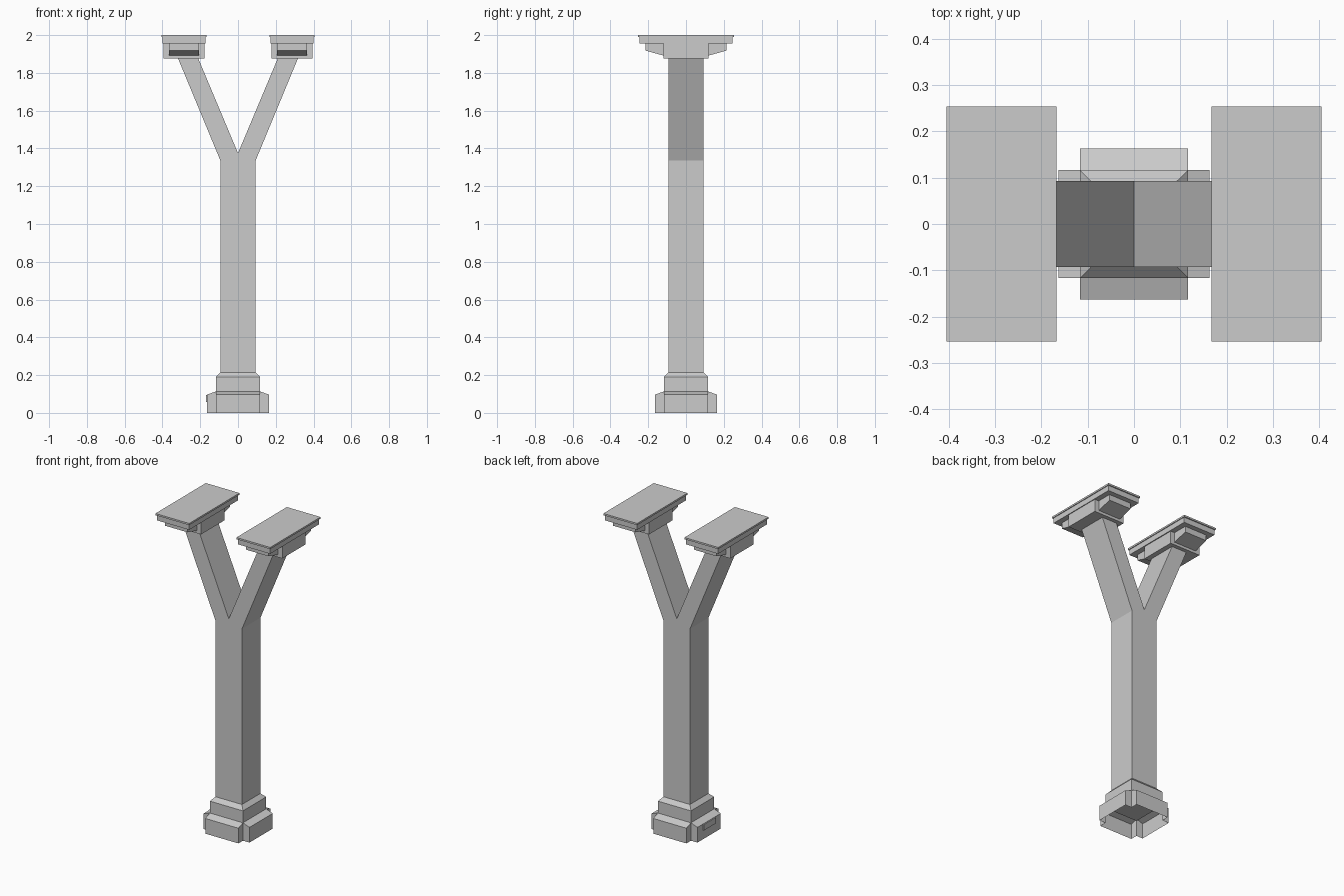
import bpy
import bmesh
from math import pi
from mathutils import Matrix

if "Cube" in bpy.data.objects:
    bpy.data.objects.remove(bpy.data.objects["Cube"])

concrete = bpy.data.materials.new("concrete_grey")
concrete.use_nodes = True
GREY = (0.6, 0.6, 0.6, 1)
concrete.diffuse_color = GREY
concrete.node_tree.nodes["Principled BSDF"].inputs["Base Color"].default_value = GREY


def finish(name, bm, recalc=True):
    if recalc:
        bmesh.ops.recalc_face_normals(bm, faces=bm.faces)
    mesh = bpy.data.meshes.new(name)
    bm.to_mesh(mesh)
    bm.free()
    mesh.materials.append(concrete)
    obj = bpy.data.objects.new(name, mesh)
    bpy.context.collection.objects.link(obj)
    return obj


def box(name, x, y, z):
    bm = bmesh.new()
    size = Matrix.Diagonal((x[1] - x[0], y[1] - y[0], z[1] - z[0], 1))
    centre = Matrix.Translation([(a + b) / 2 for a, b in (x, y, z)])
    bmesh.ops.create_cube(bm, size=1, matrix=centre @ size)
    return finish(name, bm)


def prism(name, profile, place, width):
    """Extrude a 2D profile; place(u, v, w) maps it into the model."""
    bm = bmesh.new()
    ends = [[bm.verts.new(place(u, v, w)) for u, v in profile] for w in width]
    bm.faces.new(ends[0])
    bm.faces.new(ends[1])
    n = len(profile)
    for i in range(n):
        j = (i + 1) % n
        bm.faces.new((ends[0][i], ends[0][j], ends[1][j], ends[1][i]))
    return finish(name, bm)


def stack(name, levels):
    """Square tower through (half width, height) levels."""
    bm = bmesh.new()
    rings = [[bm.verts.new((sx * r, sy * r, z))
              for sx, sy in ((-1, -1), (1, -1), (1, 1), (-1, 1))]
             for r, z in levels]
    for low, high in zip(rings, rings[1:]):
        for i in range(4):
            j = (i + 1) % 4
            bm.faces.new((low[i], low[j], high[j], high[i]))
    bm.faces.new(rings[0][::-1])
    bm.faces.new(rings[-1])
    return finish(name, bm)


CORE, WING, COL = 0.117, 0.163, 0.093

# Forked column: shaft and both arms share one outline
half = [(COL, 0.2), (COL, 1.335), (0.321, 1.885), (0.214, 1.885)]
outline = half + [(0, 1.375)] + [(-x, z) for x, z in reversed(half)]
prism("forked_column", outline, lambda u, v, w: (u, w, v), (-COL, COL))

# Stepped foot with a chamfered shoulder
stack("foot_block", [(CORE, 0.1), (CORE, 0.19), (COL, 0.215)])

# Four hollow foot wings, open underneath
for i, side in enumerate(("front", "left", "back", "right")):
    bm = bmesh.new()
    section = [(CORE, 0), (WING, 0), (WING, 0.097), (CORE, 0.114)]
    a, b = [[bm.verts.new((s * CORE, -d, z)) for d, z in section] for s in (-1, 1)]
    bm.faces.new(a[::-1])
    bm.faces.new(b)
    for j in (1, 2):
        bm.faces.new((a[j], b[j], b[j + 1], a[j + 1]))
    bmesh.ops.rotate(bm, verts=bm.verts, matrix=Matrix.Rotation(i * pi / 2, 3, "Z"))
    bmesh.ops.reverse_faces(bm, faces=bm.faces) if bm.faces[:][0].calc_center_median().length == 0 else None
    finish(side + "_foot_wing", bm)

# Small access plate on the right wing
box("access_plate", (-0.169, -WING), (-0.06, 0.06), (0.057, 0.095))

# Bearing caps on both arms
bracket = [(0.1, 1.957), (0.215, 1.957), (0.215, 1.918), (0.12, 1.892), (0.1, 1.892)]
for side, s in (("left", 1), ("right", -1)):
    def span(a, b):
        return sorted((s * a, s * b))

    box(side + "_cap_block", span(0.178, 0.395), (-0.118, 0.118), (1.875, 1.957))
    box(side + "_cap_slab", span(0.172, 0.4), (-0.247, 0.247), (1.955, 1.99))
    box(side + "_cap_plate", span(0.167, 0.405), (-0.254, 0.254), (1.989, 2.0))
    for end, t in (("front", -1), ("back", 1)):
        prism(side + "_" + end + "_bracket", bracket,
              lambda u, v, w: (w, t * u, v), span(0.207, 0.365))
